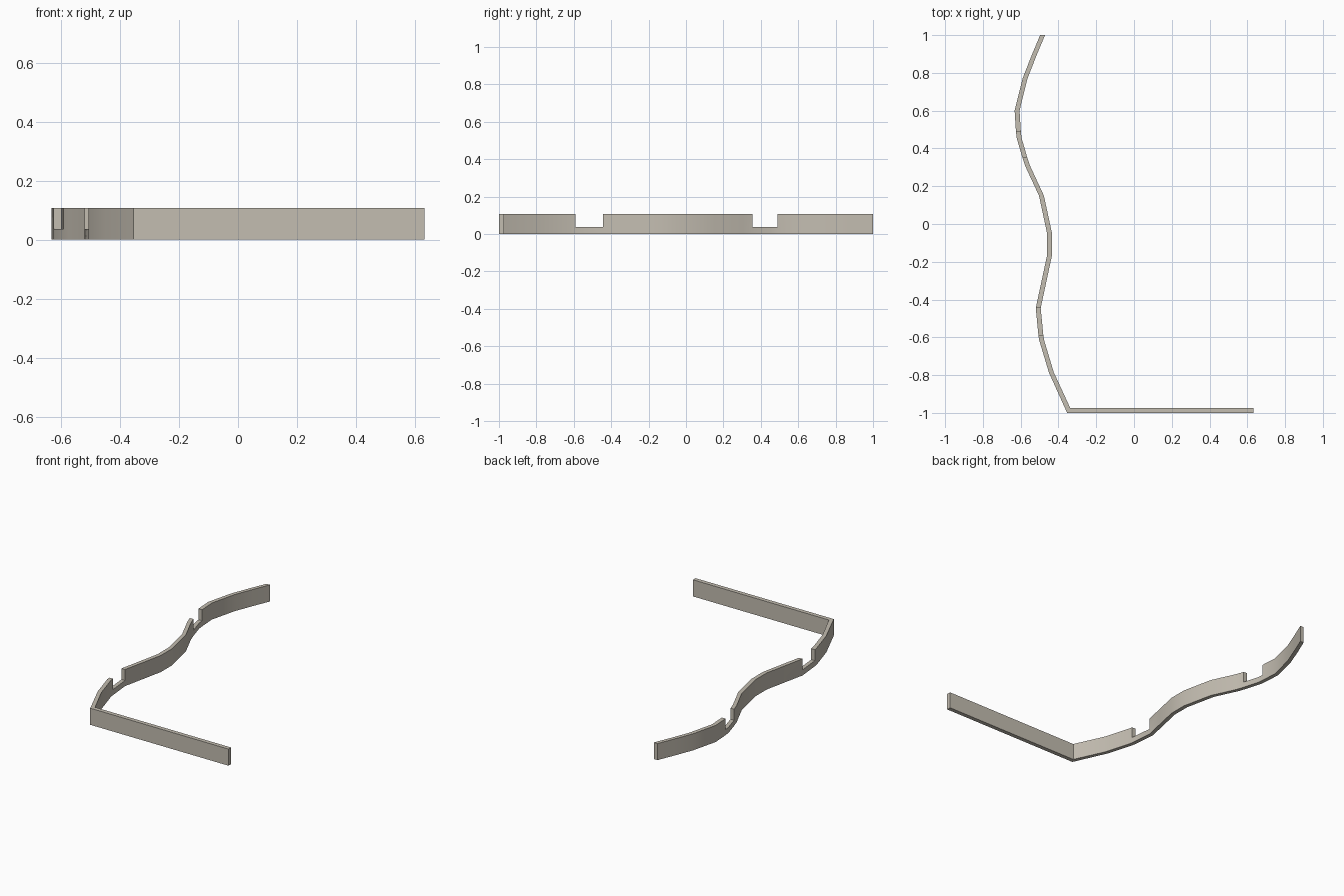
import bpy, bmesh, math

if "Cube" in bpy.data.objects:
    bpy.data.objects.remove(bpy.data.objects["Cube"])

HEIGHT, SILL, HALF = 0.107, 0.036, 0.013

# Centre line of the winding wall, back to front: (x, y, low notch up to next point)
path = [
    (-0.484, 1.0, 0), (-0.53, 0.89, 0), (-0.577, 0.77, 0), (-0.619, 0.60, 0),
    (-0.612, 0.49, 1), (-0.608, 0.455, 1), (-0.579, 0.355, 0), (-0.562, 0.305, 0),
    (-0.49, 0.15, 0), (-0.447, -0.05, 0), (-0.447, -0.165, 0), (-0.478, -0.31, 0),
    (-0.507, -0.445, 1), (-0.493, -0.59, 0), (-0.489, -0.615, 0), (-0.438, -0.785, 0),
]
left = [(x - HALF, y) for x, y, n in path]
right = [(x + HALF, y) for x, y, n in path]
low = [n for x, y, n in path]
# Mitred corner, then the straight front wall
left += [(-0.354, -1.0), (0.632, -1.0)]
right += [(-0.338, -0.973), (0.632, -0.973)]
low += [0]

bm = bmesh.new()
cache = {}


def vert(p, z):
    key = (p, z)
    if key not in cache:
        cache[key] = bm.verts.new((p[0], p[1], z))
    return cache[key]


def quad(a, b, z0, z1):
    bm.faces.new((vert(a, z0), vert(b, z0), vert(b, z1), vert(a, z1)))


# Sides, bottom and top of each stretch, with notches stopping at the sill
for i, notch in enumerate(low):
    l0, l1, r0, r1 = left[i], left[i + 1], right[i], right[i + 1]
    top = SILL if notch else HEIGHT
    for z0, z1 in [(0, SILL)] + ([] if notch else [(SILL, HEIGHT)]):
        quad(l0, l1, z0, z1)
        quad(r1, r0, z0, z1)
    for z in (0, top):
        bm.faces.new((vert(l0, z), vert(l1, z), vert(r1, z), vert(r0, z)))

# End caps and notch cheeks
for i in (0, len(left) - 1):
    quad(left[i], right[i], 0, SILL)
    quad(left[i], right[i], SILL, HEIGHT)
for i in range(1, len(low)):
    if low[i] != low[i - 1]:
        quad(left[i], right[i], SILL, HEIGHT)

bmesh.ops.recalc_face_normals(bm, faces=bm.faces)
mesh = bpy.data.meshes.new("winding_wall")
bm.to_mesh(mesh)
bm.free()
wall = bpy.data.objects.new("winding_wall", mesh)
bpy.context.collection.objects.link(wall)

stone = bpy.data.materials.new("warm grey stone")
stone.diffuse_color = (0.55, 0.51, 0.44, 1)
stone.use_nodes = True
stone.node_tree.nodes["Principled BSDF"].inputs["Base Color"].default_value = stone.diffuse_color
mesh.materials.append(stone)

bpy.context.view_layer.objects.active = wall
wall.select_set(True)
bpy.ops.object.shade_smooth_by_angle(angle=math.radians(30))
